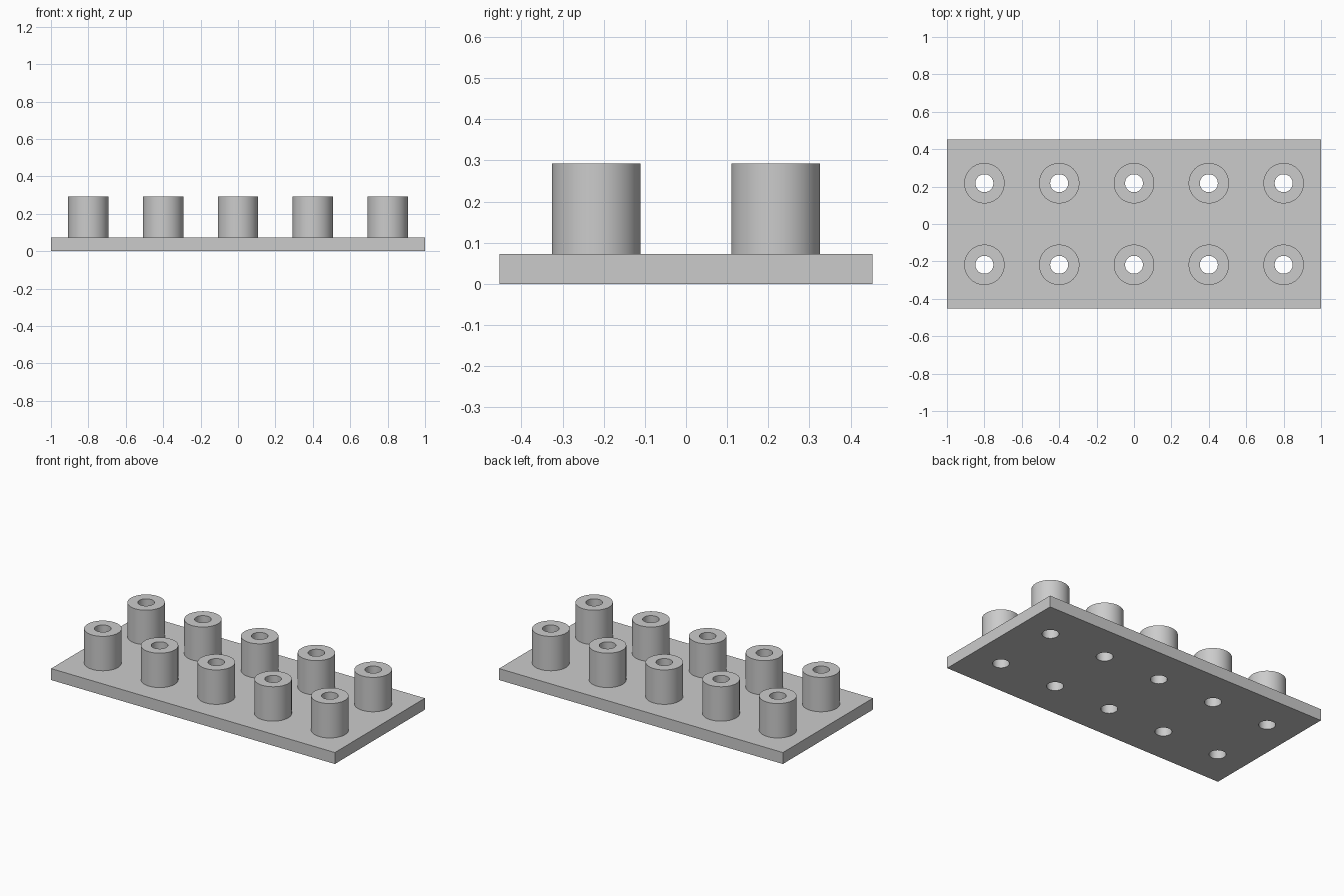
import bpy
import bmesh
import math
from mathutils import Matrix

LENGTH, WIDTH, THICK, TOP = 2.0, 0.906, 0.073, 0.292
OUTER, BORE, SIDES = 0.108, 0.048, 64
SPOTS = [(0.4 * i, 0.218 * s) for s in (-1, 1) for i in range(-2, 3)]

cube = bpy.data.objects.get("Cube")
if cube:
    bpy.data.objects.remove(cube, do_unlink=True)

grey = bpy.data.materials.new("plain grey")
grey.use_nodes = True
colour = (0.6, 0.6, 0.6, 1)
grey.diffuse_color = colour
grey.node_tree.nodes["Principled BSDF"].inputs["Base Color"].default_value = colour


def make_object(name, bm):
    mesh = bpy.data.meshes.new(name)
    bmesh.ops.recalc_face_normals(bm, faces=bm.faces)
    bm.to_mesh(mesh)
    bm.free()
    mesh.materials.append(grey)
    obj = bpy.data.objects.new(name, mesh)
    bpy.context.scene.collection.objects.link(obj)
    return obj


def smooth(obj):
    bpy.ops.object.select_all(action="DESELECT")
    obj.select_set(True)
    bpy.context.view_layer.objects.active = obj
    bpy.ops.object.shade_smooth_by_angle(angle=math.radians(30))


# Base plate
bm = bmesh.new()
bmesh.ops.create_cube(bm, size=1, matrix=Matrix.Translation((0, 0, THICK / 2))
                      @ Matrix.Diagonal((LENGTH, WIDTH, THICK, 1)))
plate = make_object("base_plate", bm)

# Cutters for the through holes
bm = bmesh.new()
for x, y in SPOTS:
    bmesh.ops.create_cone(bm, cap_ends=True, segments=SIDES, radius1=BORE, radius2=BORE,
                          depth=1, matrix=Matrix.Translation((x, y, 0)))
cutter = make_object("hole_cutter", bm)
cutter.hide_render = True

# Cut the holes and drop the cutter
bpy.ops.object.select_all(action="DESELECT")
plate.select_set(True)
bpy.context.view_layer.objects.active = plate
cut = plate.modifiers.new("holes", "BOOLEAN")
cut.operation = "DIFFERENCE"
cut.solver = "EXACT"
cut.object = cutter
bpy.ops.object.modifier_apply(modifier=cut.name)
bpy.data.objects.remove(cutter, do_unlink=True)
smooth(plate)

# Hollow posts, each lathed from a three-edge profile standing on the plate
for n, (x, y) in enumerate(SPOTS, 1):
    bm = bmesh.new()
    points = [(BORE, THICK), (BORE, TOP), (OUTER, TOP), (OUTER, THICK)]
    verts = [bm.verts.new((r, 0, z)) for r, z in points]
    edges = [bm.edges.new(pair) for pair in zip(verts, verts[1:])]
    bmesh.ops.spin(bm, geom=verts + edges, axis=(0, 0, 1), cent=(0, 0, 0),
                   angle=math.tau, steps=SIDES)
    bmesh.ops.remove_doubles(bm, verts=bm.verts, dist=1e-5)
    # Point the faces out of the wall of the tube
    bmesh.ops.recalc_face_normals(bm, faces=bm.faces)
    if any(f.normal.z < -0.5 for f in bm.faces):
        bmesh.ops.reverse_faces(bm, faces=bm.faces)
    post = make_object(f"post_{n}", bm)
    post.location = (x, y, 0)
    smooth(post)
